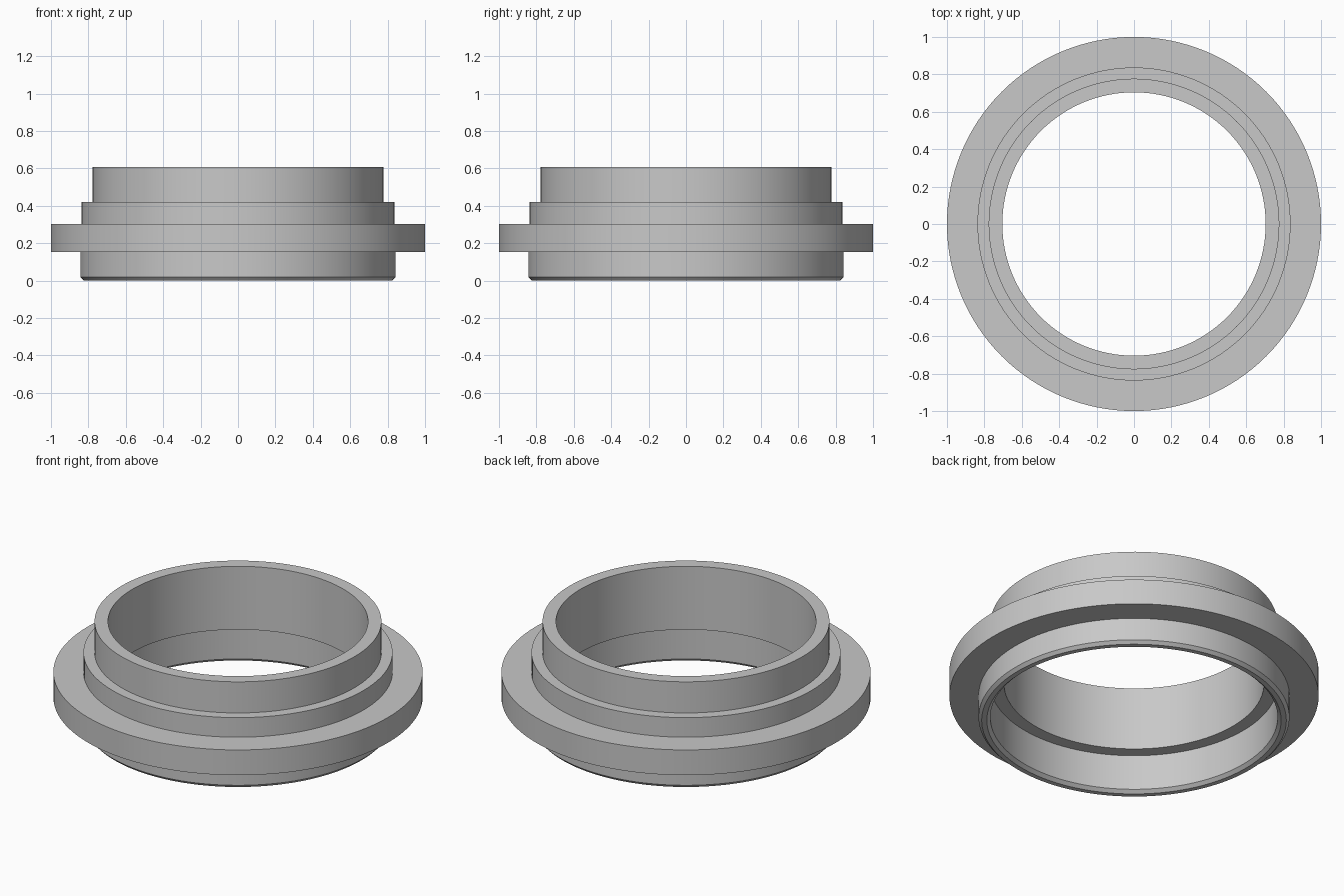
import bpy
import bmesh
from math import cos, sin, tau, radians

cube = bpy.data.objects.get("Cube")
if cube:
    bpy.data.objects.remove(cube, do_unlink=True)

SEGMENTS = 128

# Single plain grey material
grey = bpy.data.materials.new("plain_grey")
grey.use_nodes = True
colour = (0.58, 0.58, 0.58, 1)
grey.diffuse_color = colour
grey.node_tree.nodes["Principled BSDF"].inputs["Base Color"].default_value = colour


def lathe(name, profile):
    """Revolve a closed (radius, height) profile around z."""
    bm = bmesh.new()
    rings = []
    for i in range(SEGMENTS):
        a = tau * i / SEGMENTS
        rings.append([bm.verts.new((r * cos(a), r * sin(a), z)) for r, z in profile])
    n = len(profile)
    for i, ring in enumerate(rings):
        following = rings[(i + 1) % SEGMENTS]
        for j in range(n):
            k = (j + 1) % n
            bm.faces.new((ring[j], following[j], following[k], ring[k]))
    bmesh.ops.recalc_face_normals(bm, faces=bm.faces)
    mesh = bpy.data.meshes.new(name)
    bm.to_mesh(mesh)
    bm.free()
    mesh.materials.append(grey)
    obj = bpy.data.objects.new(name, mesh)
    bpy.context.collection.objects.link(obj)
    bpy.ops.object.select_all(action="DESELECT")
    obj.select_set(True)
    bpy.context.view_layer.objects.active = obj
    bpy.ops.object.shade_smooth_by_angle(angle=radians(30))
    return obj


# Stepped collar: chamfered socket, wide flange, shoulder, spigot and bore
lathe("flanged_collar", [
    (0.797, 0), (0.825, 0), (0.842, 0.018),      # chamfered foot
    (0.842, 0.152), (1, 0.152),                  # flange underside
    (1, 0.303), (0.837, 0.303),                  # flange top
    (0.837, 0.42), (0.777, 0.42),                # shoulder
    (0.777, 0.606), (0.704, 0.606),              # spigot rim
    (0.704, 0.228), (0.778, 0.228),              # bore and inner ledge
    (0.778, 0.018),                              # socket wall
])
